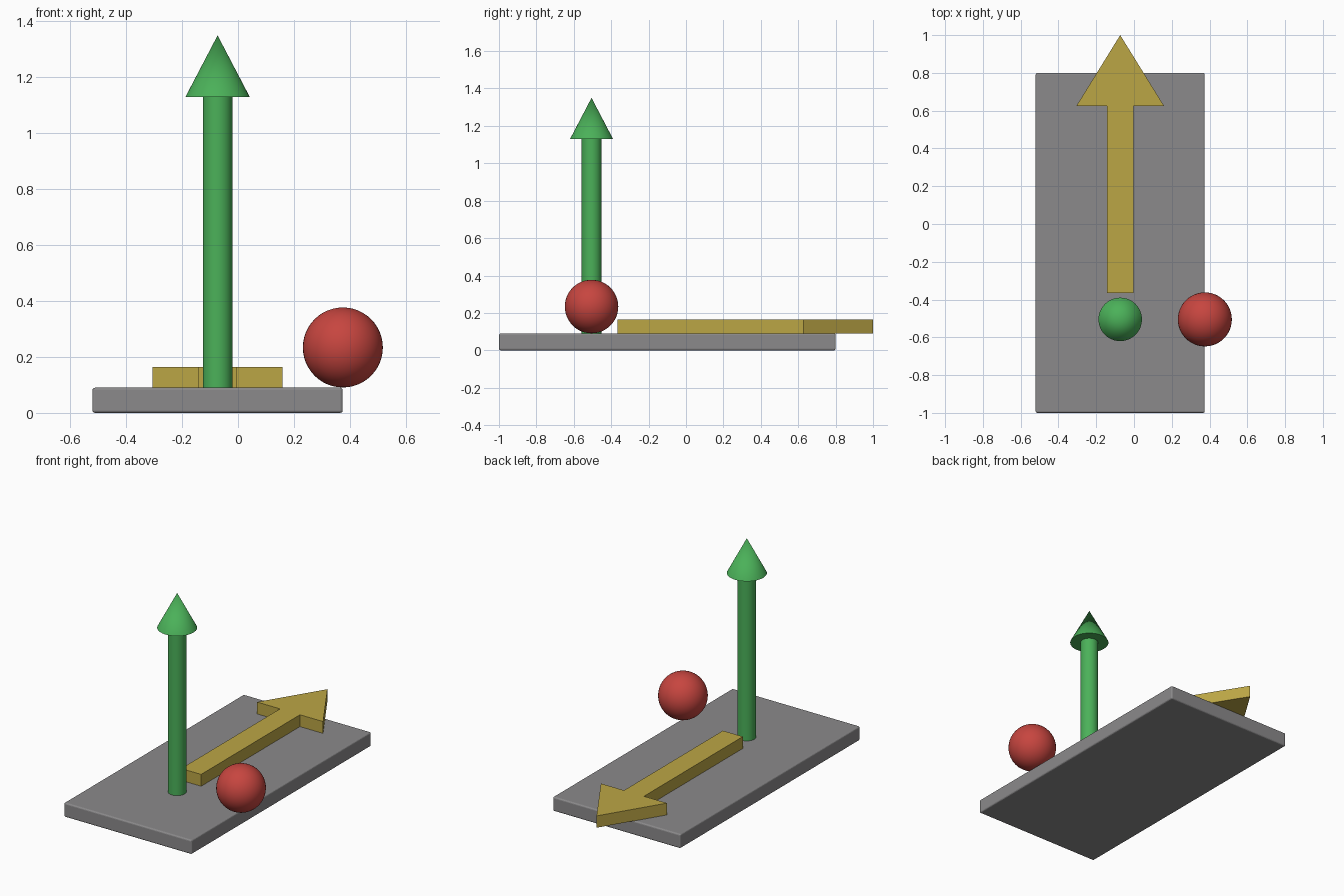
import bpy
import bmesh
import math

old = bpy.data.objects.get("Cube")
if old:
    bpy.data.objects.remove(old, do_unlink=True)


def material(name, rgb):
    mat = bpy.data.materials.new(name)
    mat.use_nodes = True
    colour = (*rgb, 1.0)
    mat.diffuse_color = colour
    mat.node_tree.nodes["Principled BSDF"].inputs["Base Color"].default_value = colour
    return mat


grey = material("slab grey", (0.26, 0.255, 0.26))
green = material("arrow green", (0.07, 0.44, 0.10))
red = material("ball red", (0.57, 0.06, 0.05))
yellow = material("arrow yellow", (0.50, 0.38, 0.06))


def finish(name, mat, smooth=None):
    obj = bpy.context.object
    obj.name = name
    obj.data.materials.append(mat)
    if smooth:
        bpy.ops.object.shade_smooth_by_angle(angle=math.radians(smooth))
    return obj


SLAB_TOP = 0.09
POLE_X, POLE_Y = -0.073, -0.505

# Base slab with softened edges
bpy.ops.mesh.primitive_cube_add(size=1, location=(-0.073, -0.1, SLAB_TOP / 2))
bpy.context.object.scale = (0.895, 1.8, SLAB_TOP)
bpy.ops.object.transform_apply(location=False, rotation=False, scale=True)
slab = finish("base_slab", grey)
bevel = slab.modifiers.new("soft edges", 'BEVEL')
bevel.width = 0.009
bevel.segments = 3

# Upright arrow: shaft and cone head
HEAD_Z, TIP_Z = 1.13, 1.35
bpy.ops.mesh.primitive_cylinder_add(
    vertices=48, radius=0.053, depth=HEAD_Z - SLAB_TOP,
    location=(POLE_X, POLE_Y, (HEAD_Z + SLAB_TOP) / 2))
finish("upright_arrow_shaft", green, 40)
bpy.ops.mesh.primitive_cone_add(
    vertices=48, radius1=0.115, radius2=0, depth=TIP_Z - HEAD_Z,
    location=(POLE_X, POLE_Y, (HEAD_Z + TIP_Z) / 2))
finish("upright_arrow_head", green, 40)

# Ball beside the upright arrow
bpy.ops.mesh.primitive_uv_sphere_add(
    segments=48, ring_count=24, radius=0.143, location=(0.375, POLE_Y, SLAB_TOP + 0.144))
finish("ball", red, 40)

# Flat arrow lying on the slab: mirrored outline, extruded upwards
half = [(0.07, -0.365), (0.07, 0.625), (0.232, 0.625)]
outline = half + [(0, 1.0)] + [(-x, y) for x, y in reversed(half)]
bm = bmesh.new()
face = bm.faces.new([bm.verts.new((x + POLE_X, y, SLAB_TOP)) for x, y in outline])
top = bmesh.ops.extrude_face_region(bm, geom=[face])["geom"]
bmesh.ops.translate(bm, vec=(0, 0, 0.075),
                    verts=[v for v in top if isinstance(v, bmesh.types.BMVert)])
bmesh.ops.recalc_face_normals(bm, faces=bm.faces)
mesh = bpy.data.meshes.new("flat_arrow")
bm.to_mesh(mesh)
bm.free()
mesh.materials.append(yellow)
flat_arrow = bpy.data.objects.new("flat_arrow", mesh)
bpy.context.collection.objects.link(flat_arrow)
